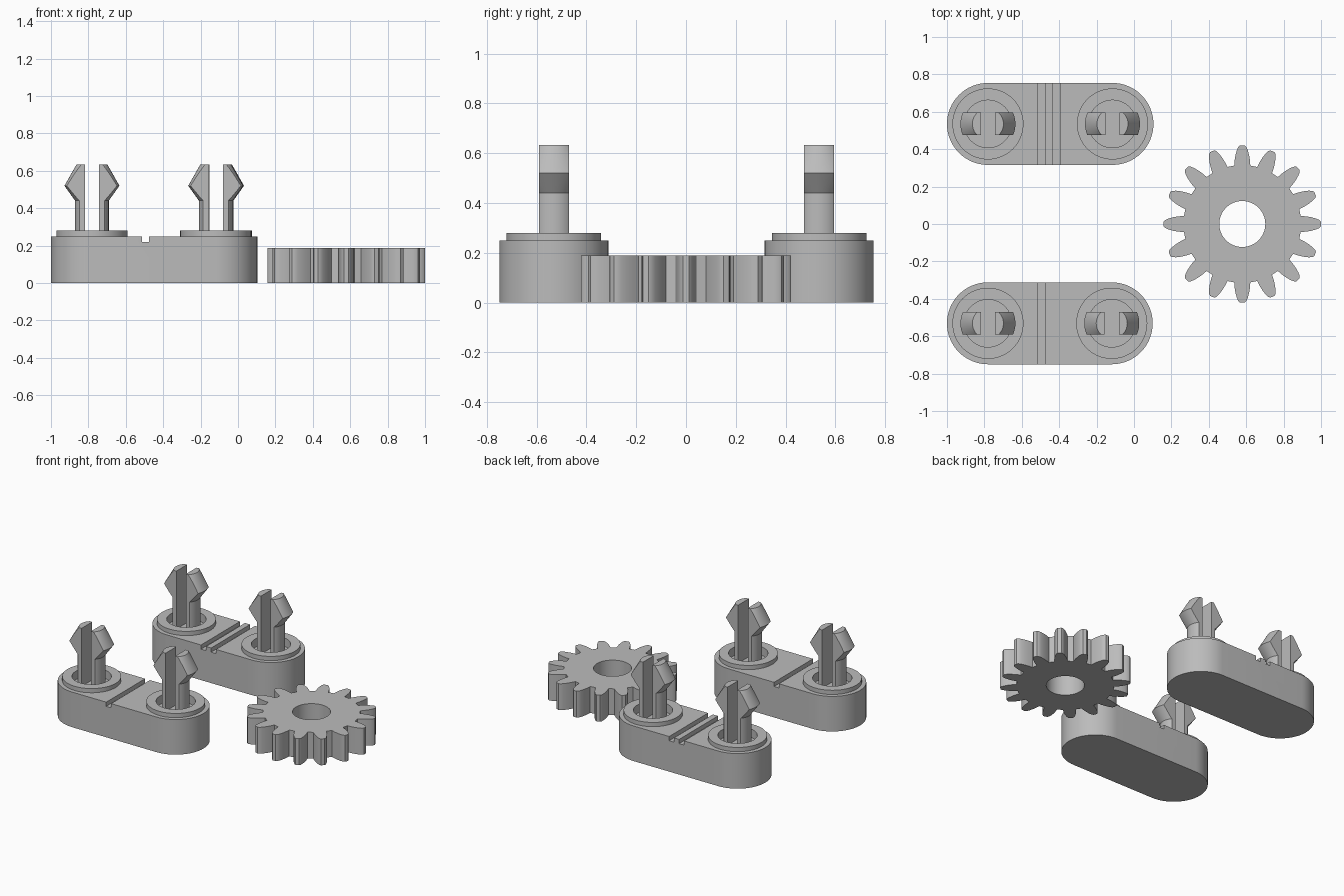
import bpy, bmesh
from math import sin, cos, pi, radians
from mathutils import Vector, Matrix

if "Cube" in bpy.data.objects:
    bpy.data.objects.remove(bpy.data.objects["Cube"])

grey = bpy.data.materials.new("plain grey")
grey.use_nodes = True
COLOUR = (0.5, 0.5, 0.5, 1)
grey.diffuse_color = COLOUR
grey.node_tree.nodes["Principled BSDF"].inputs["Base Color"].default_value = COLOUR

BODY_TOP, BOSS_TOP, GROOVE_FLOOR, POCKET_FLOOR = 0.25, 0.28, 0.22, 0.22
BODY_R, BOSS_R, POCKET_R = 0.219, 0.19, 0.127


def make(name, bm):
    bmesh.ops.recalc_face_normals(bm, faces=bm.faces)
    mesh = bpy.data.meshes.new(name)
    bm.to_mesh(mesh)
    bm.free()
    mesh.materials.append(grey)
    obj = bpy.data.objects.new(name, mesh)
    bpy.context.collection.objects.link(obj)
    return obj


def activate(obj):
    bpy.ops.object.select_all(action='DESELECT')
    obj.select_set(True)
    bpy.context.view_layer.objects.active = obj


def smooth(obj, angle=30):
    activate(obj)
    bpy.ops.object.shade_smooth_by_angle(angle=radians(angle))


def prism(name, outline, z0, z1):
    bm = bmesh.new()
    face = bm.faces.new([bm.verts.new((x, y, z0)) for x, y in outline])
    top = bmesh.ops.extrude_face_region(bm, geom=[face])["geom"]
    bmesh.ops.translate(bm, vec=(0, 0, z1 - z0),
                        verts=[v for v in top if isinstance(v, bmesh.types.BMVert)])
    return make(name, bm)


def arc(cx, cy, r, start, end, steps):
    angles = [radians(start + (end - start) * i / steps) for i in range(steps + 1)]
    return [(cx + r * cos(a), cy + r * sin(a)) for a in angles]


def circle(cx, cy, r):
    return arc(cx, cy, r, 0, 360, 64)[:-1]


def box(x0, x1, y0, y1):
    return [(x0, y0), (x1, y0), (x1, y1), (x0, y1)]


def cut(obj, cutter):
    cutter.hide_render = True
    mod = obj.modifiers.new("cut", 'BOOLEAN')
    mod.operation, mod.solver, mod.object = 'DIFFERENCE', 'EXACT', cutter
    activate(obj)
    bpy.ops.object.modifier_apply(modifier=mod.name)
    bpy.data.objects.remove(cutter)


def lathe(profile, steps=64):
    bm = bmesh.new()
    verts = [bm.verts.new((r, 0, z)) for r, z in profile]
    edges = [bm.edges.new(pair) for pair in zip(verts, verts[1:])]
    bmesh.ops.spin(bm, geom=verts + edges, axis=(0, 0, 1), cent=(0, 0, 0),
                   angle=2 * pi, steps=steps, use_merge=True)
    bmesh.ops.remove_doubles(bm, verts=bm.verts, dist=1e-5)
    return bm


def snap_prong(name, cx, cy, side):
    # turned barb sliced to one side of the slot and to the strip width
    bm = lathe([(0, POCKET_FLOOR), (0.09, POCKET_FLOOR), (0.09, 0.44),
                (0.147, 0.52), (0.083, 0.633), (0, 0.633)])
    for point, normal in [((0.038, 0, 0), (-1, 0, 0)),
                          ((0, 0.06, 0), (0, 1, 0)), ((0, -0.06, 0), (0, -1, 0))]:
        result = bmesh.ops.bisect_plane(bm, geom=bm.verts[:] + bm.edges[:] + bm.faces[:],
                                        plane_co=point, plane_no=normal, clear_outer=True)
        rim = [e for e in result["geom_cut"] if isinstance(e, bmesh.types.BMEdge)]
        bmesh.ops.edgeloop_fill(bm, edges=rim)
    if side < 0:
        bmesh.ops.rotate(bm, verts=bm.verts, cent=(0, 0, 0), matrix=Matrix.Rotation(pi, 3, 'Z'))
    bmesh.ops.translate(bm, vec=(cx, cy, 0), verts=bm.verts)
    smooth(make(name, bm))


def link(label, cy, left_x, right_x, grooves):
    # rounded bar with pockets and marker grooves
    outline = (arc(left_x, cy, BODY_R, 90, 270, 32) + arc(right_x, cy, BODY_R, -90, 90, 32))
    body = prism(label + "_link_body", outline, 0, BODY_TOP)
    for x0, x1 in grooves:
        cut(body, prism("groove_cutter", box(x0, x1, cy - 0.3, cy + 0.3), GROOVE_FLOOR, 0.4))
    for end, cx in (("right", left_x), ("left", right_x)):
        cut(body, prism("pocket_cutter", circle(cx, cy, POCKET_R), POCKET_FLOOR, 0.4))
        # raised collar round the pocket
        bm = lathe([(POCKET_R, BODY_TOP), (POCKET_R, BOSS_TOP),
                    (BOSS_R, BOSS_TOP), (BOSS_R, BODY_TOP)])
        bmesh.ops.translate(bm, vec=(cx, cy, 0), verts=bm.verts)
        smooth(make(f"{label}_{end}_collar", bm))
        for side, tag in ((-1, "outer" if end == "right" else "inner"),
                          (1, "inner" if end == "right" else "outer")):
            snap_prong(f"{label}_{end}_{tag}_prong", cx, cy, side)
    smooth(body)


link("front", -0.531, -0.781, -0.119, [(-0.513, -0.475)])
link("back", 0.535, -0.781, -0.115, [(-0.513, -0.473), (-0.433, -0.395)])

# spur gear with rounded teeth and a round bore
TEETH, GEAR_X = 16, 0.579
FLANK = [(0.312, 0.043), (0.34, 0.041), (0.37, 0.036), (0.395, 0.029), (0.413, 0.021), (0.421, 0.012)]
tooth = [(r, -w) for r, w in FLANK] + [(r, w) for r, w in reversed(FLANK)]
gear_outline = []
for i in range(TEETH):
    turn = Matrix.Rotation(2 * pi * i / TEETH, 2)
    for point in tooth:
        x, y = turn @ Vector(point)
        gear_outline.append((x + GEAR_X, y))
gear = prism("gear", gear_outline, 0, 0.188)
cut(gear, prism("bore_cutter", circle(GEAR_X, 0, 0.123), -0.1, 0.4))
smooth(gear)
